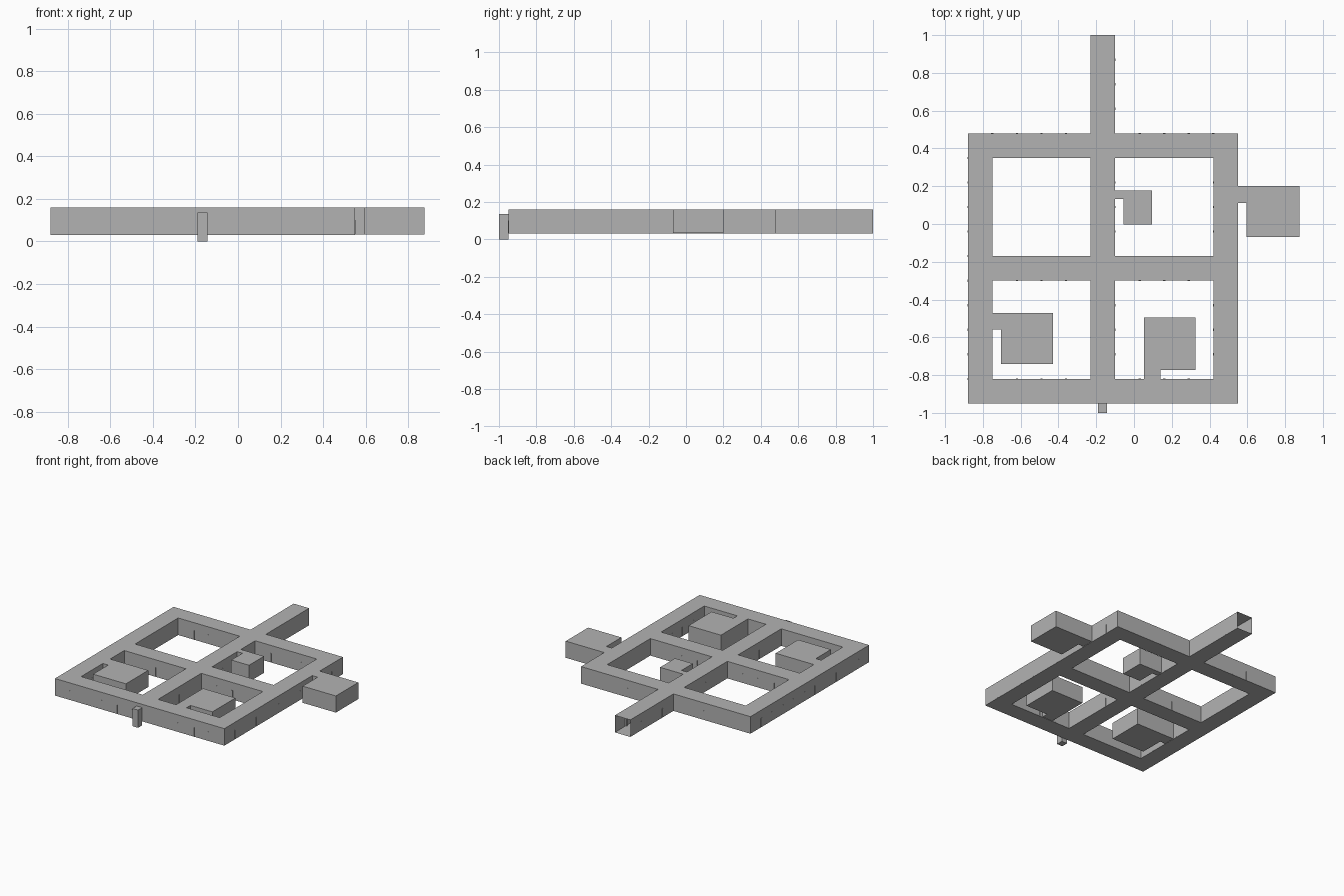
import bpy, bmesh

if "Cube" in bpy.data.objects:
    bpy.data.objects.remove(bpy.data.objects["Cube"])

T = 0.13                      # corridor tile size
X0, Y0 = -0.88, -0.95         # grid corner
Z0, Z1 = 0.03, 0.16           # floor and ceiling

stone = bpy.data.materials.new("stone grey")
stone.diffuse_color = (0.45, 0.45, 0.45, 1)
stone.use_nodes = True
stone.node_tree.nodes["Principled BSDF"].inputs["Base Color"].default_value = stone.diffuse_color


def finish(name, bm):
    me = bpy.data.meshes.new(name)
    bm.to_mesh(me)
    bm.free()
    me.materials.append(stone)
    ob = bpy.data.objects.new(name, me)
    bpy.context.collection.objects.link(ob)
    return ob


def add_prism(bm, outline, z0, z1):
    face = bm.faces.new([bm.verts.new((x, y, z0)) for x, y in outline])
    ext = bmesh.ops.extrude_face_region(bm, geom=[face], use_keep_orig=True)
    top = [v for v in ext["geom"] if isinstance(v, bmesh.types.BMVert)]
    bmesh.ops.translate(bm, verts=top, vec=(0, 0, z1 - z0))
    bmesh.ops.recalc_face_normals(bm, faces=bm.faces)


def rect(x0, x1, y0, y1):
    return [(x0, y0), (x1, y0), (x1, y1), (x0, y1)]


# Corridor plan: square ring, a cross through it and an open entrance passage
cells = {(i, j) for i in range(11) for j in range(11)
         if i in (0, 5, 10) or j in (0, 5, 10)}
cells |= {(5, j) for j in range(11, 15)}

bm = bmesh.new()
posts = bmesh.new()
for i, j in sorted(cells):
    x, y = X0 + i * T, Y0 + j * T
    corners = rect(x, x + T, y, y + T)
    bm.faces.new([bm.verts.new((a, b, Z1)) for a, b in corners])
    bm.faces.new([bm.verts.new((a, b, Z0)) for a, b in reversed(corners)])
    for k, (di, dj) in enumerate([(0, -1), (1, 0), (0, 1), (-1, 0)]):
        if (i + di, j + dj) in cells or (j == 14 and dj == 1):
            continue
        (ax, ay), (bx, by) = corners[k], corners[(k + 1) % 4]
        bm.faces.new([bm.verts.new(p) for p in
                      [(ax, ay, Z0), (bx, by, Z0), (bx, by, Z1), (ax, ay, Z1)]])
        # Support post at the joint with the next wall tile
        ni, nj = (i + 1, j) if di == 0 else (i, j + 1)
        if (ni, nj) in cells and (ni + di, nj + dj) not in cells:
            cx = x + T if di == 0 else x + T * (di > 0) - di * 0.005
            cy = y + T if dj == 0 else y + T * (dj > 0) - dj * 0.005
            h = 0.006
            add_prism(posts, rect(cx - h, cx + h, cy - h, cy + h), Z0 + 0.002, 0.1)
bmesh.ops.remove_doubles(bm, verts=bm.verts, dist=0.001)
bmesh.ops.dissolve_limit(bm, angle_limit=0.01, verts=bm.verts, edges=bm.edges)
bmesh.ops.triangulate(bm, faces=[f for f in bm.faces if len(f.verts) > 4])
finish("corridors", bm)
finish("support_posts", posts)

# Side rooms, each with a short neck to its corridor
rooms = {
    "east_room": [(0.55, 0.2), (0.55, 0.11), (0.595, 0.11),
                  (0.595, -0.07), (0.875, -0.07), (0.875, 0.2)],
    "small_room": [(-0.1, 0.177), (-0.1, 0.132), (-0.055, 0.132),
                   (-0.055, -0.003), (0.095, -0.003), (0.095, 0.177)],
    "west_room": [(-0.75, -0.47), (-0.75, -0.558), (-0.705, -0.558),
                  (-0.705, -0.74), (-0.428, -0.74), (-0.428, -0.47)],
    "south_room": [(0.052, -0.82), (0.14, -0.82), (0.14, -0.773),
                   (0.325, -0.773), (0.325, -0.495), (0.052, -0.495)],
}
for name, outline in rooms.items():
    bm = bmesh.new()
    add_prism(bm, outline, 0.033, Z1)
    bmesh.ops.triangulate(bm, faces=[f for f in bm.faces if len(f.verts) > 4])
    finish(name, bm)

# Narrow shaft at the front
bm = bmesh.new()
add_prism(bm, rect(-0.19, -0.143, -1.0, -0.95), 0, 0.135)
finish("front_shaft", bm)
